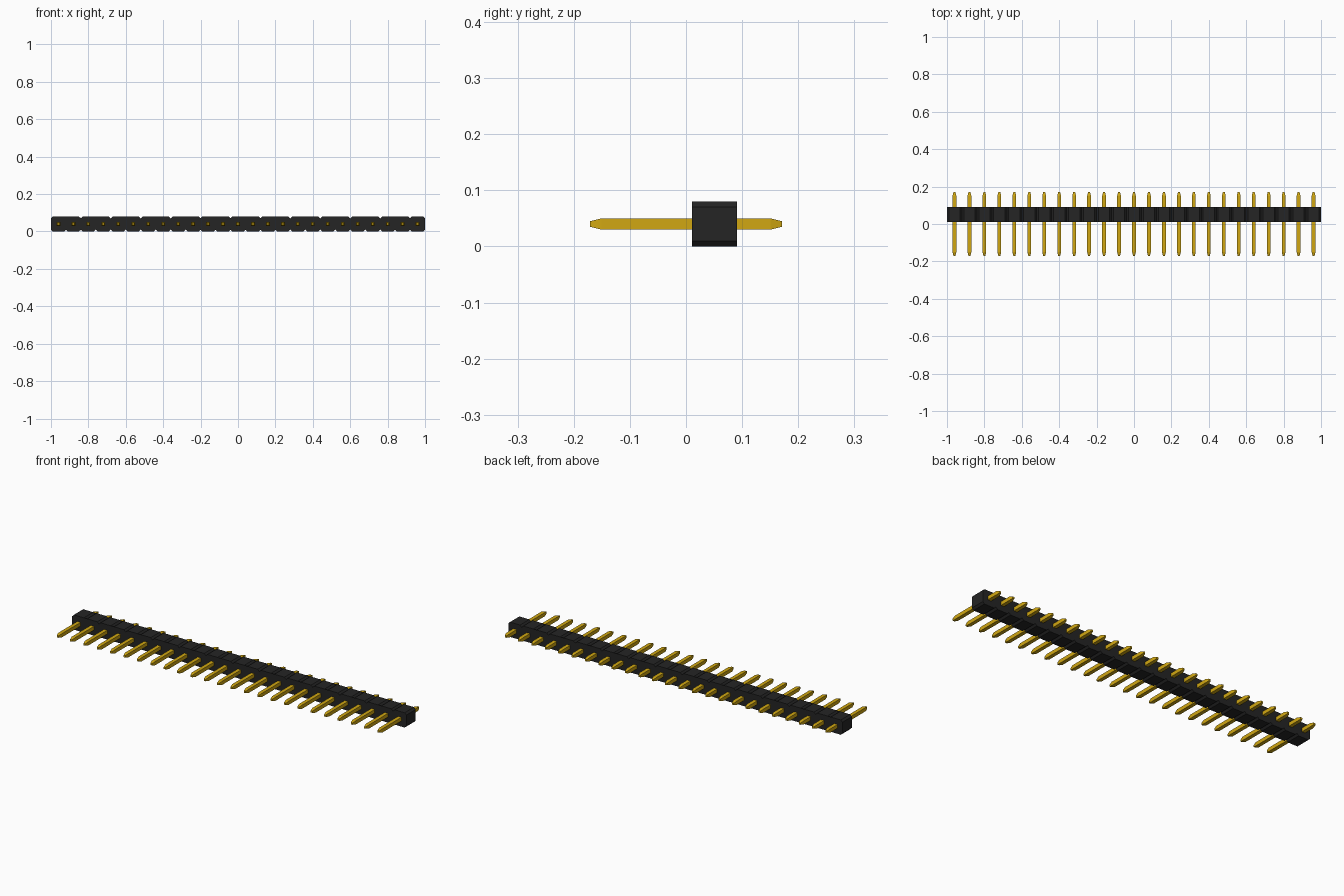
import bpy, bmesh

cube = bpy.data.objects.get("Cube")
if cube:
    bpy.data.objects.remove(cube, do_unlink=True)

COUNT = 25
PITCH = 2 / COUNT
CHAMFER = 0.01
MID_Z = PITCH / 2


def make_material(name, color, metallic=0.0):
    mat = bpy.data.materials.new(name)
    mat.use_nodes = True
    mat.diffuse_color = color
    bsdf = mat.node_tree.nodes["Principled BSDF"]
    bsdf.inputs["Base Color"].default_value = color
    return mat


def make_object(name, bm, mat):
    bmesh.ops.recalc_face_normals(bm, faces=bm.faces[:])
    mesh = bpy.data.meshes.new(name)
    bm.to_mesh(mesh)
    bm.free()
    mesh.materials.append(mat)
    obj = bpy.data.objects.new(name, mesh)
    bpy.context.collection.objects.link(obj)
    return obj


def loft(bm, rings):
    """Join equal rings of points with side faces and cap both ends."""
    loops = [[bm.verts.new(p) for p in ring] for ring in rings]
    n = len(loops[0])
    for a, b in zip(loops, loops[1:]):
        for i in range(n):
            j = (i + 1) % n
            bm.faces.new((a[i], a[j], b[j], b[i]))
    bm.faces.new(loops[0])
    bm.faces.new(loops[-1])


black = make_material("black plastic", (0.018, 0.018, 0.018, 1))
gold = make_material("gold metal", (0.64, 0.39, 0.006, 1))

# Housing: one notched outline extruded from front to back
lower = []
for i in range(COUNT):
    x0 = -1 + i * PITCH
    lower += [(x0, CHAMFER), (x0 + CHAMFER, 0), (x0 + PITCH - CHAMFER, 0)]
lower.append((1, CHAMFER))
upper = [(x, PITCH - z) for x, z in reversed(lower)]
outline = lower + upper
bm = bmesh.new()
loft(bm, [[(x, y, z) for x, z in outline] for y in (0.011, 0.091)])
bmesh.ops.triangulate(bm, faces=[f for f in bm.faces if len(f.verts) > 4])
make_object("housing", bm, black)

# Pins: square bars with tapered tips at both ends
half, tip, end, taper = 0.01, 0.005, 0.171, 0.02
sections = [(-end, tip), (-end + taper, half), (end - taper, half), (end, tip)]
corners = [(-1, -1), (1, -1), (1, 1), (-1, 1)]
for i in range(COUNT):
    cx = -1 + (i + 0.5) * PITCH
    bm = bmesh.new()
    loft(bm, [[(cx + sx * r, y, MID_Z + sz * r) for sx, sz in corners]
              for y, r in sections])
    make_object(f"pin_{i + 1}", bm, gold)
